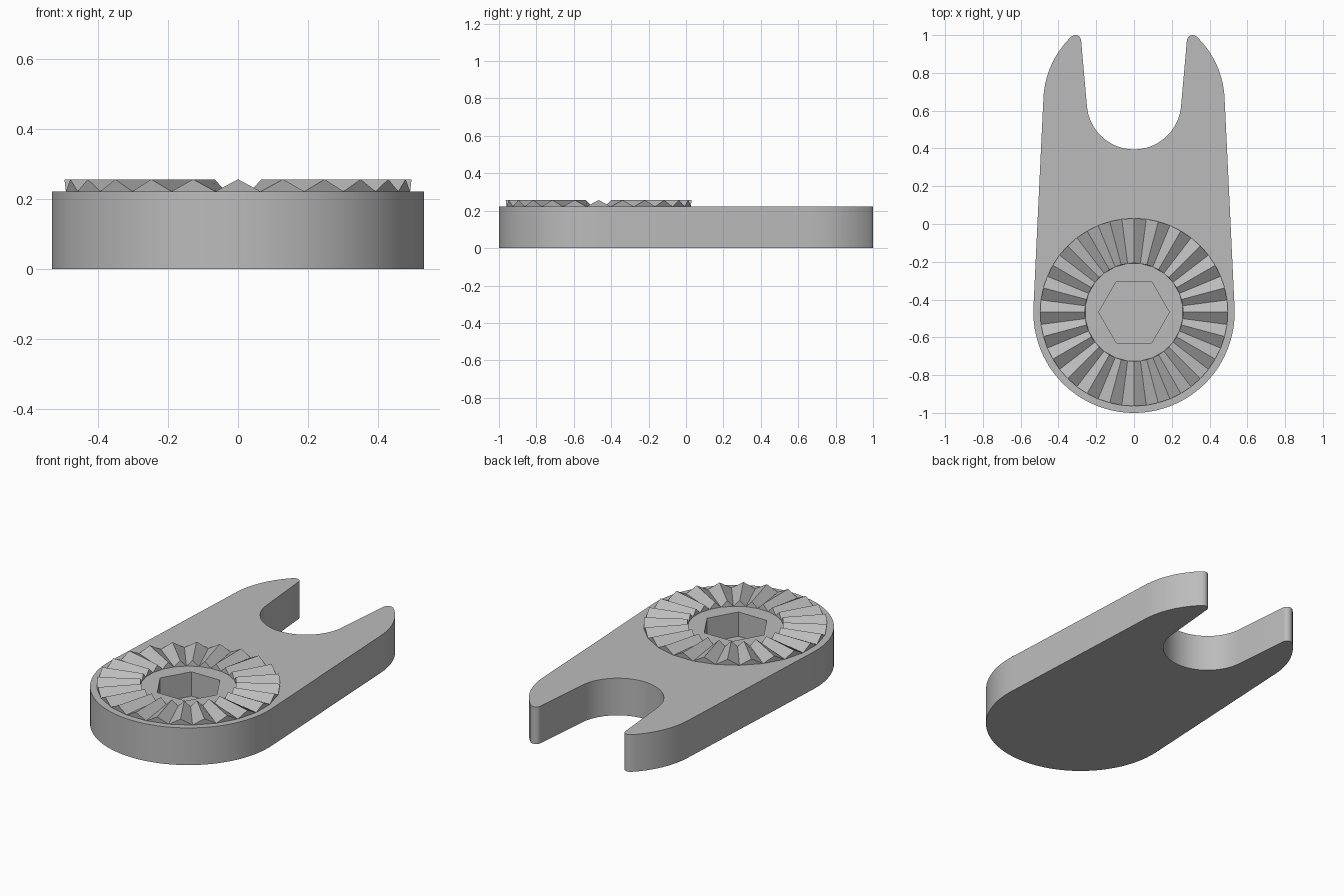
import bpy, bmesh
from math import sin, cos, radians, pi
from mathutils import Vector

if "Cube" in bpy.data.objects:
    bpy.data.objects.remove(bpy.data.objects["Cube"], do_unlink=True)

TOP = 0.222                                   # plate thickness
HUB, FORK = Vector((0, -0.467)), Vector((0, 0.645))
HUB_R, FORK_R, SLOT_R = 0.533, 0.48, 0.25
TIP, TIP_R = Vector((0.31, 0.97)), 0.03

grey = bpy.data.materials.new("plain grey")
grey.use_nodes = True
colour = (0.5, 0.5, 0.5, 1)
grey.diffuse_color = colour
grey.node_tree.nodes["Principled BSDF"].inputs["Base Color"].default_value = colour


def arc(centre, radius, start, end, steps):
    angles = [radians(start + (end - start) * i / steps) for i in range(steps + 1)]
    return [centre + radius * Vector((cos(a), sin(a))) for a in angles]


def make_object(name, bm):
    bmesh.ops.recalc_face_normals(bm, faces=bm.faces)
    mesh = bpy.data.meshes.new(name)
    bm.to_mesh(mesh)
    bm.free()
    mesh.materials.append(grey)
    obj = bpy.data.objects.new(name, mesh)
    bpy.context.collection.objects.link(obj)
    return obj


def prism(name, outline, bottom, top):
    bm = bmesh.new()
    face = bm.faces.new([bm.verts.new((p.x, p.y, bottom)) for p in outline])
    extruded = bmesh.ops.extrude_face_region(bm, geom=[face])["geom"]
    verts = [v for v in extruded if isinstance(v, bmesh.types.BMVert)]
    bmesh.ops.translate(bm, verts=verts, vec=(0, 0, top - bottom))
    return make_object(name, bm)


# Forked plate: half outline from the hub round to the slot, then mirrored
half = arc(HUB, HUB_R, -90, 2.7, 32)
half += arc(FORK, FORK_R, 2.7, 46.4, 16)
half += arc(TIP, TIP_R, 46.4, 175, 10)[1:]
half += arc(FORK, SLOT_R, -5, -90, 24)
mirrored = [Vector((-p.x, p.y)) for p in reversed(half[1:-1])]
plate = prism("forked_plate", half + mirrored, 0, TOP)

# Blind hexagonal socket in the hub
cutter = prism("socket_cutter", arc(HUB, 0.187, 0, 300, 5), TOP - 0.145, TOP + 0.1)
cutter.hide_render = True
socket = plate.modifiers.new("hex socket", "BOOLEAN")
socket.operation = "DIFFERENCE"
socket.solver = "EXACT"
socket.object = cutter
bpy.context.view_layer.objects.active = plate
plate.select_set(True)
bpy.ops.object.modifier_apply(modifier=socket.name)
bpy.data.objects.remove(cutter, do_unlink=True)
bpy.ops.object.select_all(action="DESELECT")
plate.select_set(True)
bpy.ops.object.shade_smooth_by_angle(angle=radians(25))

# Ring of radial locking teeth with level crests
TEETH, INNER, OUTER, CREST = 24, 0.26, 0.497, 0.257
bm = bmesh.new()
rings = []
for i in range(2 * TEETH):
    angle = pi / 2 + i * pi / TEETH
    height = CREST if i % 2 == 0 else TOP
    rings.append([bm.verts.new((HUB.x + r * cos(angle), HUB.y + r * sin(angle), height))
                  for r in (INNER, OUTER)])
for i in range(0, 2 * TEETH, 2):
    before, crest, after = rings[i - 1], rings[i], rings[(i + 1) % (2 * TEETH)]
    bm.faces.new((before[0], before[1], crest[1], crest[0]))
    bm.faces.new((crest[0], crest[1], after[1], after[0]))
    for end in (0, 1):
        bm.faces.new((before[end], crest[end], after[end]))
    bm.faces.new((before[0], after[0], after[1], before[1]))
make_object("locking_teeth", bm)
